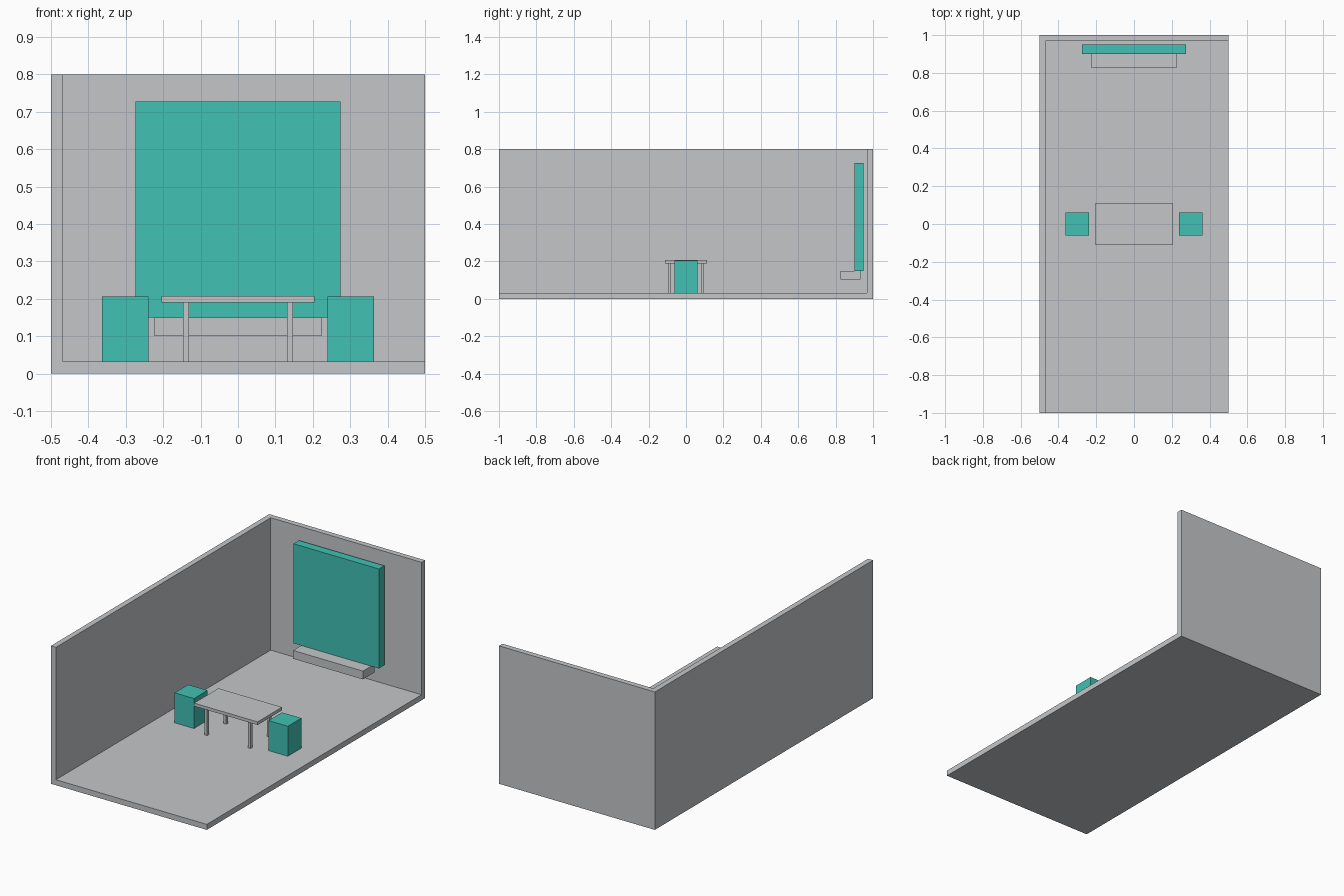
import bpy
import bmesh
from mathutils import Vector

if "Cube" in bpy.data.objects:
    bpy.data.objects.remove(bpy.data.objects["Cube"], do_unlink=True)


def make_material(name, colour):
    mat = bpy.data.materials.new(name)
    mat.use_nodes = True
    mat.diffuse_color = colour
    mat.node_tree.nodes["Principled BSDF"].inputs["Base Color"].default_value = colour
    return mat


grey = make_material("light grey", (0.55, 0.565, 0.58, 1))
teal = make_material("teal", (0.053, 0.533, 0.451, 1))


def box(name, mat, low, high, open_sides=()):
    """Box between two corners; sides facing the open directions are removed."""
    low, high = Vector(low), Vector(high)
    bm = bmesh.new()
    bmesh.ops.create_cube(bm, size=1)
    bmesh.ops.scale(bm, vec=high - low, verts=bm.verts)
    bm.normal_update()
    gone = [f for f in bm.faces if any(f.normal.dot(Vector(d)) > 0.9 for d in open_sides)]
    bmesh.ops.delete(bm, geom=gone, context="FACES")
    mesh = bpy.data.meshes.new(name)
    bm.to_mesh(mesh)
    bm.free()
    mesh.materials.append(mat)
    obj = bpy.data.objects.new(name, mesh)
    obj.location = (low + high) / 2
    bpy.context.collection.objects.link(obj)
    return obj


# Room: floor, right wall and back wall as one thick shell
room = box("room_shell", grey, (-0.5, -1, 0), (0.5, 1, 0.8),
           open_sides=[(0, 0, 1), (0, -1, 0), (1, 0, 0)])
shell = room.modifiers.new("wall_thickness", "SOLIDIFY")
shell.thickness = 0.032
shell.offset = -1
shell.use_even_offset = True
shell.use_quality_normals = True

floor = 0.032

# Wall screen and the low shelf below it
box("wall_screen", teal, (-0.274, 0.9, 0.15), (0.274, 0.95, 0.727))
box("wall_shelf", grey, (-0.224, 0.825, 0.102), (0.224, 0.933, 0.15))

# Table
box("table_top", grey, (-0.204, -0.112, 0.19), (0.204, 0.112, 0.208))
for sx, side in ((-1, "right"), (1, "left")):
    for sy, end in ((-1, "front"), (1, "back")):
        x, y, r = sx * 0.139, sy * 0.087, 0.008
        box(f"table_leg_{end}_{side}", grey, (x - r, y - r, floor), (x + r, y + r, 0.19))

    # Block stool at each end of the table
    x, r = sx * 0.301, 0.062
    box(f"stool_{side}", teal, (x - r, -r, floor), (x + r, r, 0.206))
